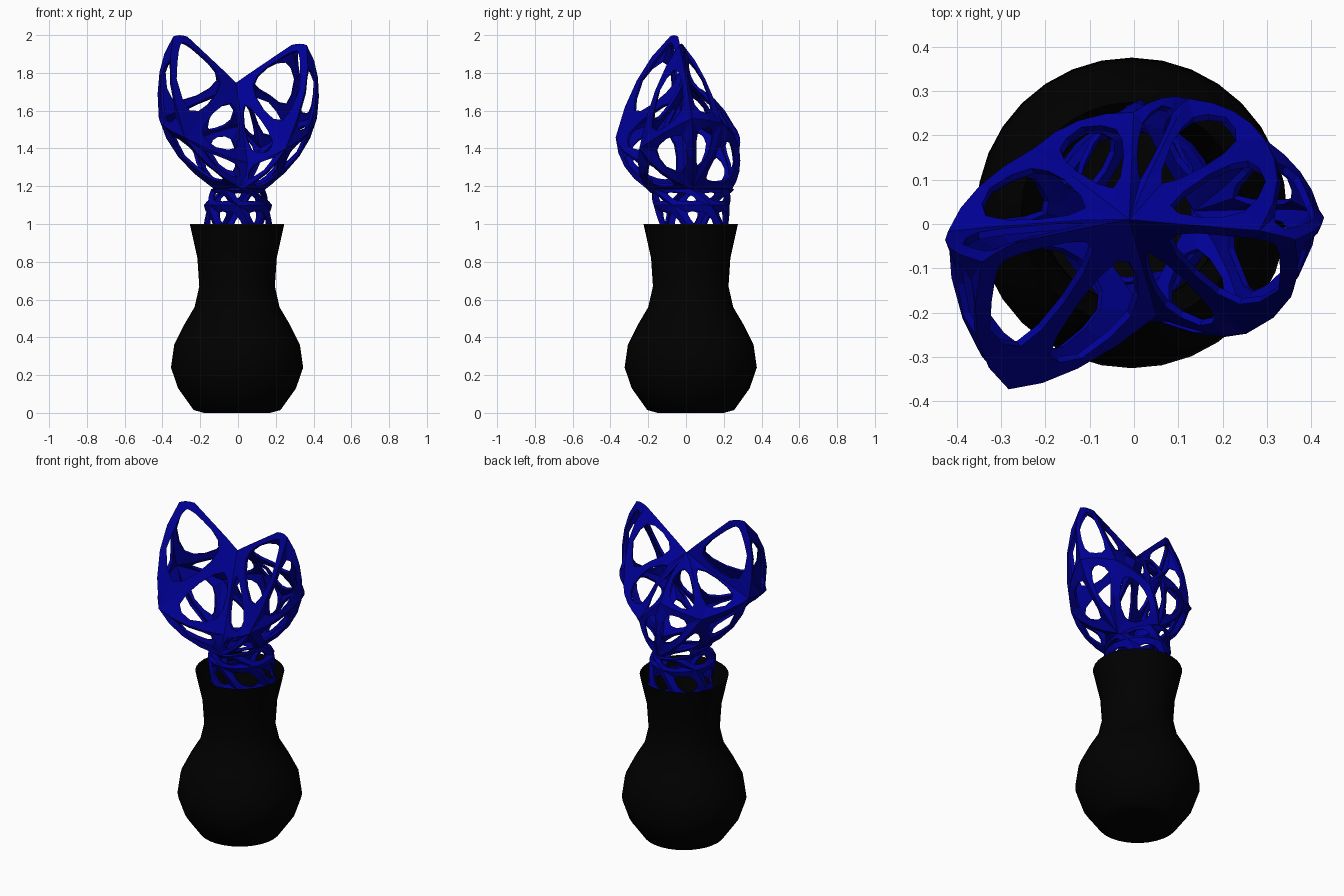
import bpy, bmesh, math
from mathutils import Vector

if "Cube" in bpy.data.objects:
    bpy.data.objects.remove(bpy.data.objects["Cube"])


def material(name, rgb):
    m = bpy.data.materials.new(name)
    m.diffuse_color = (*rgb, 1)
    m.use_nodes = True
    m.node_tree.nodes["Principled BSDF"].inputs["Base Color"].default_value = m.diffuse_color
    return m


def add_object(name, bm, mat):
    bmesh.ops.remove_doubles(bm, verts=bm.verts, dist=0.0005)
    bmesh.ops.recalc_face_normals(bm, faces=bm.faces)
    me = bpy.data.meshes.new(name)
    bm.to_mesh(me)
    bm.free()
    ob = bpy.data.objects.new(name, me)
    bpy.context.collection.objects.link(ob)
    me.materials.append(mat)
    return ob


def perforate(bm, loop, edge_point, margin=0.83, open_up=0.12):
    # fill a cage face with a frame around one rounded hole
    n = len(loop)
    outer, hole = [], []
    for i in range(n):
        a, b, c = loop[i - 1], loop[i], loop[(i + 1) % n]
        p, q = edge_point(a, b, 0.5), edge_point(b, c, 0.5)
        k = edge_point(a, b, 1.0)
        ring = [p, edge_point(a, b, 0.75), k, edge_point(b, c, 0.25)]
        for j, o in enumerate(ring):
            t = j / 4
            curve = p * (1 - t) ** 2 + k * 2 * t * (1 - t) + q * t * t
            outer.append(o)
            hole.append(curve.lerp(o, open_up))
    mid = sum(outer, Vector((0, 0, 0))) / len(outer)
    vo = [bm.verts.new(p) for p in outer]
    vi = [bm.verts.new(mid.lerp(p, margin)) for p in hole]
    for i in range(len(vo)):
        j = (i + 1) % len(vo)
        bm.faces.new((vo[i], vo[j], vi[j], vi[i]))


def thicken(ob, amount):
    mod = ob.modifiers.new("thickness", 'SOLIDIFY')
    mod.thickness = amount
    mod.offset = 0


black = material("black_glaze", (0.0, 0.0, 0.0))
blue = material("deep_blue", (0.0, 0.0, 0.3))

# Vase: open lathe shell
profile = [(0.175, 0), (0.23, 0.015), (0.312, 0.13), (0.35, 0.24), (0.333, 0.36),
           (0.278, 0.47), (0.225, 0.56), (0.2, 0.67), (0.21, 0.82), (0.25, 1.0)]
SIDES = 32
bm = bmesh.new()
rings = [[bm.verts.new((-0.005 + r * math.cos(2 * math.pi * i / SIDES),
                        0.025 + r * math.sin(2 * math.pi * i / SIDES), z))
          for i in range(SIDES)] for r, z in profile]
for lo, hi in zip(rings, rings[1:]):
    for i in range(SIDES):
        j = (i + 1) % SIDES
        bm.faces.new((lo[i], lo[j], hi[j], hi[i]))
bm.faces.new(rings[0][::-1])
vase = add_object("vase", bm, black)
bpy.context.view_layer.objects.active = vase
vase.select_set(True)
bpy.ops.object.shade_smooth_by_angle(angle=math.radians(40))

# Flower head: two-lobed cage around a sunken hub; each tip is a short edge
V = {
    'hub': (-0.01, 0.01, 1.74),
    'tipL': (-0.34, -0.085, 1.985), 'tipL2': (-0.27, -0.045, 1.985),
    'left': (-0.412, -0.02, 1.56), 'frontL': (-0.28, -0.365, 1.46),
    'tipR': (0.36, -0.035, 1.94), 'tipR2': (0.285, -0.015, 1.94),
    'right': (0.41, 0.03, 1.56), 'frontR': (0.25, -0.24, 1.4),
    'front': (0.05, -0.2, 1.32), 'backL': (-0.22, 0.165, 1.45), 'back': (0.0, 0.245, 1.52),
    'backR': (0.12, 0.275, 1.4), 'sideR': (0.29, 0.185, 1.53),
    'pf': (0.02, -0.2, 1.19), 'pl': (-0.12, 0.0, 1.19),
    'pb': (0.02, 0.235, 1.185), 'pr': (0.14, 0.03, 1.19),
}
V = {k: Vector(p) for k, p in V.items()}

# faces fanning round the hub, then the two lobe sides
upper = [
    ('hub', 'tipL2', 'tipL', 'frontL'), ('hub', 'frontL', 'front'), ('hub', 'front', 'frontR'),
    ('hub', 'frontR', 'tipR', 'tipR2'), ('hub', 'tipR2', 'sideR'), ('hub', 'sideR', 'backR'),
    ('hub', 'backR', 'back'), ('hub', 'back', 'backL'), ('hub', 'backL', 'left'),
    ('hub', 'left', 'tipL', 'tipL2'), ('tipL', 'left', 'frontL'),
    ('tipR', 'right', 'sideR', 'tipR2'), ('tipR', 'frontR', 'right'),
]
# bowl below the lobes
bowl = [
    ('frontL', 'pf', 'front'), ('frontL', 'left', 'pl', 'pf'), ('left', 'backL', 'pl'),
    ('backL', 'pb', 'pl'), ('backL', 'back', 'pb'), ('back', 'backR', 'pb'),
    ('backR', 'sideR', 'pr', 'pb'), ('sideR', 'right', 'pr'), ('right', 'frontR', 'pr'),
    ('frontR', 'pf', 'pr'), ('front', 'pf', 'frontR'),
]
CORE = Vector((0, 0, 1.45))
FLAT_FROM_HUB = {'tipL2', 'tipR2', 'left', 'frontL', 'front', 'frontR'}


def head_edge(a, b, t):
    p, q = V[a], V[b]
    pt = p.lerp(q, t)
    if 'hub' in (a, b) and {a, b} & FLAT_FROM_HUB or (a[0] == 'p' and b[0] == 'p'):
        return pt
    out = ((p + q) / 2 - CORE).normalized()
    return pt + out * (4 * t * (1 - t) * 0.1 * (p - q).length)


bm = bmesh.new()
for face in upper:
    perforate(bm, face, head_edge)
for face in bowl:
    perforate(bm, face, head_edge, margin=0.74)
thicken(add_object("flower_head", bm, blue), 0.016)

# Stem: perforated tube reaching down into the vase mouth
levels = [(1.185, 0.135, 0.225, 0.025), (1.1, 0.175, 0.195, 0.03),
          (0.94, 0.18, 0.18, 0.05)]
COUNT = 6


def stem_point(row, i):
    return row, 2 * math.pi * (i + 0.5 * row) / COUNT


def stem_edge(a, b, t):
    # interpolate in cylinder coordinates so that the tube stays round
    da = (b[1] - a[1] + math.pi) % (2 * math.pi) - math.pi
    ang = a[1] + da * t
    z, rx, ry, cy = [x + (y - x) * t for x, y in zip(levels[a[0]], levels[b[0]])]
    return Vector((rx * math.cos(ang), cy + ry * math.sin(ang), z))


bm = bmesh.new()
for row in range(2):
    for i in range(COUNT):
        perforate(bm, [stem_point(row, i), stem_point(row, i + 1),
                       stem_point(row + 1, i + 1), stem_point(row + 1, i)],
                  stem_edge, margin=0.62, open_up=0.2)
thicken(add_object("lattice_stem", bm, blue), 0.012)
